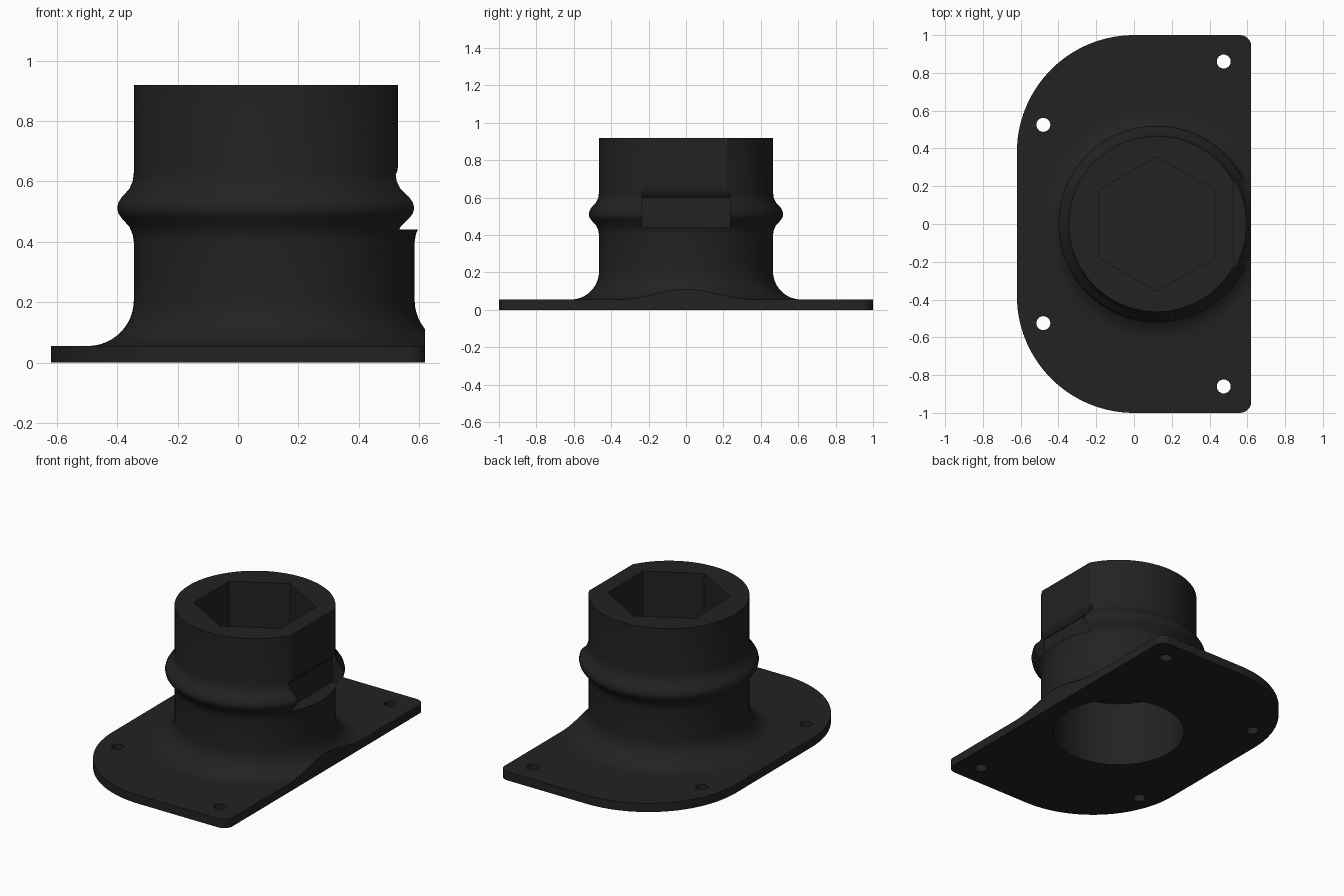
import bpy, bmesh, math

if "Cube" in bpy.data.objects:
    bpy.data.objects.remove(bpy.data.objects["Cube"])

AXIS = 0.12          # x position of the socket axis
BLACK = bpy.data.materials.new("matte black")
BLACK.diffuse_color = (0.016, 0.016, 0.016, 1)
BLACK.use_nodes = True
BLACK.node_tree.nodes["Principled BSDF"].inputs["Base Color"].default_value = BLACK.diffuse_color


def make(name, bm):
    bmesh.ops.recalc_face_normals(bm, faces=bm.faces)
    me = bpy.data.meshes.new(name)
    bm.to_mesh(me)
    bm.free()
    me.materials.append(BLACK)
    ob = bpy.data.objects.new(name, me)
    bpy.context.collection.objects.link(ob)
    return ob


def prism(name, pts, offset):
    """Extrude a closed 3D outline by an offset."""
    bm = bmesh.new()
    face = bm.faces.new([bm.verts.new(p) for p in pts])
    new = bmesh.ops.extrude_face_region(bm, geom=[face])["geom"]
    bmesh.ops.translate(bm, vec=offset, verts=[v for v in new if isinstance(v, bmesh.types.BMVert)])
    return make(name, bm)


def circle(x, y, r, n, z, turn=0.0):
    return [(x + r * math.cos(turn + 2 * math.pi * i / n),
             y + r * math.sin(turn + 2 * math.pi * i / n), z) for i in range(n)]


def arc(cx, cy, r, a0, a1, n):
    return [(cx + r * math.cos(math.radians(a0 + (a1 - a0) * i / n)),
             cy + r * math.sin(math.radians(a0 + (a1 - a0) * i / n))) for i in range(n + 1)]


def revolve(name, profile, n):
    """Solid of revolution, capped at both ends."""
    bm = bmesh.new()
    rings = [[bm.verts.new(p) for p in circle(AXIS, 0, r, n, z)] for r, z in profile]
    for a, b in zip(rings, rings[1:]):
        for i in range(n):
            j = (i + 1) % n
            bm.faces.new((a[i], a[j], b[j], b[i]))
    bm.faces.new(rings[0])
    bm.faces.new(rings[-1])
    return make(name, bm)


def combine(target, other, operation):
    mod = target.modifiers.new(operation, "BOOLEAN")
    mod.operation, mod.solver, mod.object = operation, "EXACT", other
    bpy.context.view_layer.objects.active = target
    bpy.ops.object.modifier_apply(modifier=mod.name)
    bpy.data.objects.remove(other)


# Mounting plate: two large rounded corners on the left, two small on the right
outline = (arc(0.561, 0.94, 0.06, 0, 90, 6) + arc(0, 0.38, 0.62, 90, 180, 28)
           + arc(0, -0.38, 0.62, 180, 270, 28) + arc(0.561, -0.94, 0.06, 270, 360, 6))
socket = prism("flanged_socket", [(x, y, 0) for x, y in outline], (0, 0, 0.055))

# Round body with a flared foot and a raised ring
foot = arc(0.617, 0.207, 0.152, 270, 180, 12)
bead = [(0.465, 0.40), (0.469, 0.425), (0.48, 0.45), (0.505, 0.478), (0.516, 0.494),
        (0.52, 0.512), (0.516, 0.53), (0.505, 0.548), (0.48, 0.575), (0.469, 0.60), (0.465, 0.63)]
body = revolve("body", [(0.617, 0.02)] + foot + bead + [(0.465, 0.92)], 128)
combine(socket, body, "UNION")

# Trim the foot flush with the straight plate edge
trim = prism("trim", [(0.62, -2, -1), (0.62, 2, -1), (0.62, 2, 2), (0.62, -2, 2)], (1, 0, 0))
combine(socket, trim, "DIFFERENCE")

# Upper flat and the notch through the ring
notch = [(0.53, 1.1), (0.53, 0.65), (0.527, 0.632), (0.518, 0.614), (0.505, 0.60),
         (0.50, 0.60), (0.50, 0.44), (0.8, 0.44), (0.8, 1.1)]
combine(socket, prism("notch", [(x, -0.235, z) for x, z in notch], (0, 0.47, 0)), "DIFFERENCE")

# Hexagonal pocket above, round bore below
combine(socket, prism("hex", circle(AXIS, 0, 0.355, 6, 0.5, math.pi / 6), (0, 0, 1)), "DIFFERENCE")
combine(socket, prism("bore", circle(AXIS, 0, 0.39, 96, -0.5), (0, 0, 0.92)), "DIFFERENCE")

# Screw holes
for x, y in ((0.475, 0.86), (-0.48, 0.525)):
    for side in (1, -1):
        combine(socket, prism("hole", circle(x, side * y, 0.037, 32, -0.5), (0, 0, 1)), "DIFFERENCE")

bpy.ops.object.select_all(action="DESELECT")
socket.select_set(True)
bpy.context.view_layer.objects.active = socket
bpy.ops.object.shade_smooth_by_angle(angle=math.radians(28))
